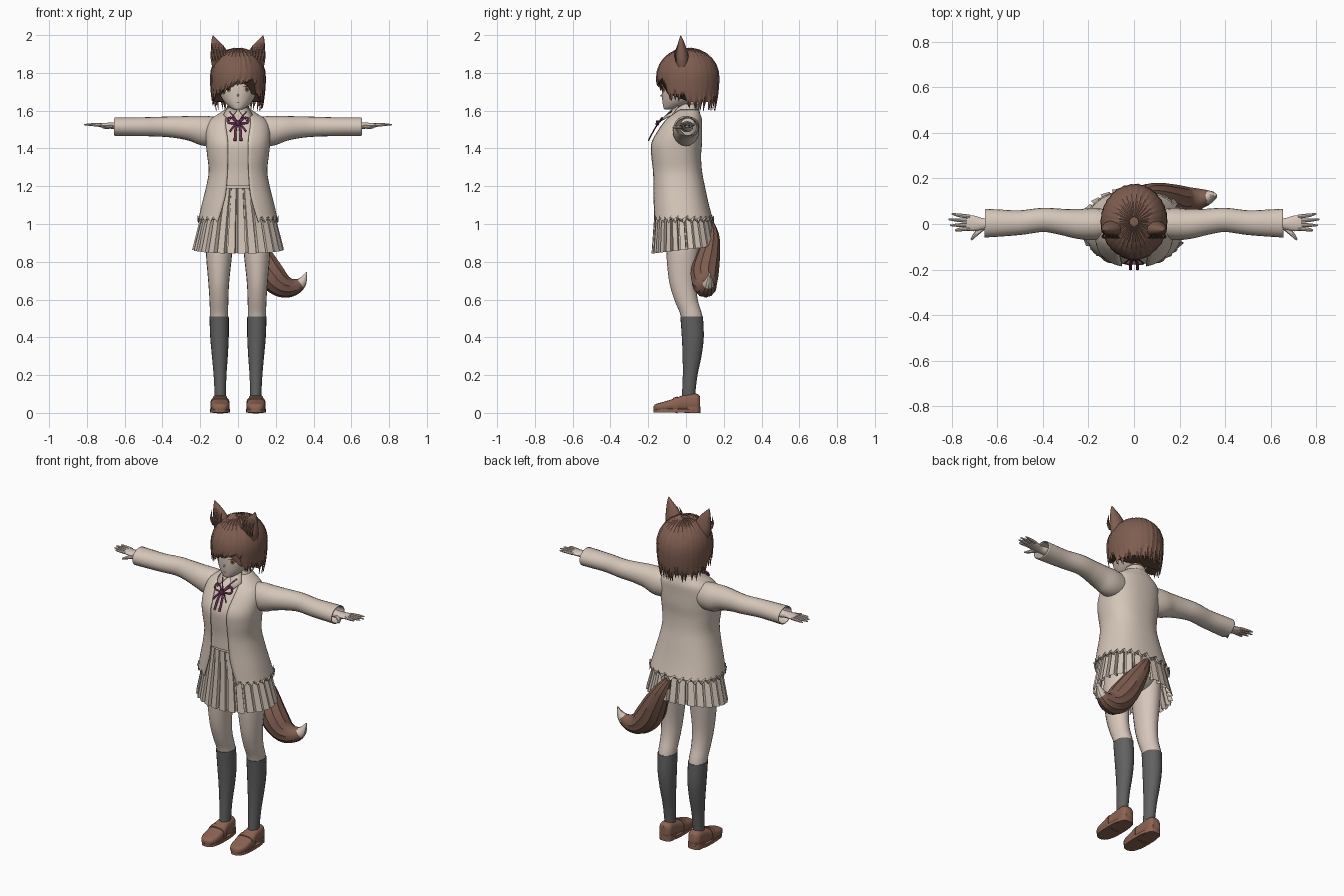
import bpy, bmesh, random
from math import sin, cos, pi, sqrt, radians
from mathutils import Vector as V

random.seed(4)
if "Cube" in bpy.data.objects:
    bpy.data.objects.remove(bpy.data.objects["Cube"])


def material(name, r, g, b):
    m = bpy.data.materials.new(name)
    m.use_nodes = True
    m.diffuse_color = (r, g, b, 1)
    bsdf = m.node_tree.nodes["Principled BSDF"]
    bsdf.inputs["Base Color"].default_value = (r, g, b, 1)
    bsdf.inputs["Roughness"].default_value = 0.8
    return m


CLOTH = material("beige cloth", 0.66, 0.56, 0.48)
SKIN = material("pale skin", 0.68, 0.57, 0.50)
HAIR = material("brown hair", 0.21, 0.11, 0.08)
INNER = material("dark inner ear", 0.12, 0.065, 0.05)
SOCK = material("grey sock", 0.12, 0.12, 0.12)
SHOE = material("brown leather", 0.26, 0.125, 0.085)
RIBBON = material("plum ribbon", 0.13, 0.025, 0.075)
WHITE = material("eye white", 0.75, 0.72, 0.7)
IRIS = material("amber iris", 0.3, 0.13, 0.05)
LINE = material("dark line", 0.05, 0.03, 0.03)


def make(name, verts, faces, mats, mirror=False, angle=40, rule=None, solid=0):
    bm = bmesh.new()
    vs = [bm.verts.new(v) for v in verts]
    for f in faces:
        bm.faces.new([vs[i] for i in f])
    bmesh.ops.recalc_face_normals(bm, faces=bm.faces)
    me = bpy.data.meshes.new(name)
    bm.to_mesh(me)
    bm.free()
    for m in mats:
        me.materials.append(m)
    if rule:
        for p in me.polygons:
            p.material_index = rule(p)
    ob = bpy.data.objects.new(name, me)
    bpy.context.collection.objects.link(ob)
    if solid:
        ob.modifiers.new("thickness", "SOLIDIFY").thickness = solid
    if mirror:
        ob.modifiers.new("mirror", "MIRROR").use_mirror_merge = False
    bpy.ops.object.select_all(action="DESELECT")
    ob.select_set(True)
    bpy.context.view_layer.objects.active = ob
    bpy.ops.object.shade_smooth_by_angle(angle=radians(angle))
    return ob


def curve(keys, k=4):
    """Smooth interpolation through rows of numbers."""
    out = []
    for i in range(len(keys) - 1):
        a, b, c, d = keys[max(i - 1, 0)], keys[i], keys[i + 1], keys[min(i + 2, len(keys) - 1)]
        for s in range(k):
            t = s / k
            out.append(tuple(q + t / 2 * (r - p + t * (2*p - 5*q + 4*r - w + t * (3*q - 3*r + w - p)))
                             for p, q, r, w in zip(a, b, c, d)))
    return out + [tuple(keys[-1])]


def section(c, u, v, a, b, n=24, e=2.0):
    def f(x):
        return (1 if x > 0 else -1) * abs(x) ** (2 / e)
    return [c + u * a * f(cos(2*pi*i/n)) + v * b * f(sin(2*pi*i/n)) for i in range(n)]


def loft(name, rings, mats, closed=True, cap=True, **kw):
    n = len(rings[0])
    faces = [(r*n + i, r*n + (i+1) % n, (r+1)*n + (i+1) % n, (r+1)*n + i)
             for r in range(len(rings) - 1) for i in range(n if closed else n - 1)]
    if cap and closed:
        faces += [tuple(range(n)), tuple(range((len(rings)-1)*n, len(rings)*n))]
    return make(name, [v for r in rings for v in r], faces, mats, **kw)


X, Y, Z = V((1, 0, 0)), V((0, 1, 0)), V((0, 0, 1))


def body(name, keys, mats, e=2.0, **kw):
    """Upright loft from rows of z, half width, front y, back y."""
    return loft(name, [section(V((0, (f+b)/2, z)), X, Y, w, (b-f)/2, 32, e)
                       for z, w, f, b in curve(keys)], mats, **kw)


def sweep(name, keys, mats, ref=Z, n=10, k=4, ridge=0, **kw):
    """Tube through rows of x, y, z, side radius, other radius."""
    rows, rings = curve(keys, k), []
    for i, r in enumerate(rows):
        t = (V(rows[min(i+1, len(rows)-1)][:3]) - V(rows[max(i-1, 0)][:3])).normalized()
        u = t.cross(ref).normalized()
        ring = section(V(r[:3]), u, u.cross(t), r[3], r[4], n)
        rings.append([V(r[:3]) + (p - V(r[:3])) * (1 + ridge * (j % 2)) for j, p in enumerate(ring)])
    return loft(name, rings, mats, **kw)


def at(keys, z):
    return min(curve(keys, 24), key=lambda r: abs(r[0] - z))


# Jacket: open at the front, jagged hem, over a closed shirt
TORSO = [(1.01, .213, -.18, .147), (1.1, .193, -.179, .122), (1.2, .168, -.178, .1),
         (1.28, .155, -.18, .085), (1.36, .163, -.188, .08), (1.43, .17, -.187, .085),
         (1.5, .17, -.15, .085), (1.55, .15, -.115, .085), (1.585, .1, -.075, .075),
         (1.605, .07, -.045, .07)]
GAP = [(1.01, .1), (1.1, .07), (1.2, .052), (1.43, .045), (1.55, .06), (1.605, .05)]
rings = []
for row, (z, w, f, b) in enumerate(curve(TORSO)):
    g = min(.9, at(GAP, z)[1] / w)
    ring = []
    for i in range(49):
        a = g + (2*pi - 2*g) * i / 48
        s, c = sin(a), cos(a)
        px = w * abs(s) ** .85 * (1 if s > 0 else -1)
        py = (f+b)/2 - (b-f)/2 * abs(c) ** .85 * (1 if c > 0 else -1)
        ring.append(V((px, py, z + (.035 * (i % 2) if row == 0 else 0))))
    rings.append(ring)
loft("jacket", rings, [CLOTH], closed=False, solid=.006)
body("shirt", [(z, w - .012, f + .012, b - .012) for z, w, f, b in TORSO[2:]], [CLOTH], e=2.3)
body("hips", [(.88, .03, -.04, .04), (.92, .11, -.09, .08), (1.0, .15, -.12, .1), (1.2, .13, -.12, .07)], [SKIN])
body("neck", [(1.55, .05, -.03, .06), (1.6, .043, -.03, .055), (1.68, .042, -.03, .055)], [SKIN])
body("shirt_collar", [(1.575, .085, -.075, .075), (1.6, .068, -.055, .07), (1.635, .052, -.04, .065)],
     [CLOTH], cap=False, solid=.004)
make("collar_flap", [(.004, -.075, 1.6), (.05, -.035, 1.625), (.075, -.075, 1.575), (.045, -.13, 1.545)],
     [(0, 1, 2, 3)], [CLOTH], mirror=True, solid=.006)

# Pleated skirt
rings = []
for z, w, f, b, d in [(1.21, .145, -.163, .083, .2), (1.05, .192, -.166, .125, .8), (.865, .236, -.178, .16, 1)]:
    ring = []
    for i in range(26):
        for frac, r in [(0, 0), (.7, .03), (.78, -.09), (.95, -.09)]:
            a = 2*pi * (i + frac) / 26
            k = 1 + r * d
            y = (f+b)/2 - (b-f)/2 * k * cos(a)
            ring.append(V((w * k * sin(a), y, z + y * .12)))
    rings.append(ring)
loft("pleated_skirt", rings, [CLOTH], cap=False, angle=15)

# Sleeves with open cuffs: rows of x, y, z, depth, height
sweep("sleeve", [(.1, 0, 1.495, .06, .07), (.17, 0, 1.493, .07, .08), (.24, 0, 1.505, .066, .068),
                 (.32, .01, 1.512, .057, .058), (.4, .018, 1.515, .053, .053), (.5, .006, 1.515, .054, .05),
                 (.6, .004, 1.515, .06, .05), (.655, .004, 1.515, .063, .05)],
      [CLOTH], n=20, mirror=True, cap=False, solid=.005)
sweep("forearm", [(.5, .004, 1.515, .035, .03), (.62, .002, 1.518, .028, .022), (.66, 0, 1.52, .025, .018),
                  (.7, .002, 1.522, .034, .014), (.735, .006, 1.524, .034, .011)], [SKIN], n=14, mirror=True)
for name, y0, y1, tip in [("little", -.02, -.03, .785), ("ring", -.004, -.006, .808),
                          ("middle", .014, .02, .815), ("index", .032, .045, .8)]:
    sweep(name + "_finger", [(.72, y0, 1.524, .009, .009), (.77, (y0+y1)/2, 1.526, .008, .008),
                             (tip, y1, 1.526, .003, .003)], [SKIN], n=8, mirror=True)
sweep("thumb", [(.66, -.012, 1.517, .013, .01), (.695, -.045, 1.512, .01, .009), (.715, -.07, 1.51, .004, .004)],
      [SKIN], n=8, mirror=True)

# Legs, socks and shoes
LEG = [(.06, .094, .027, .014, .033), (.1, .094, .027, .014, .032), (.2, .095, .031, .022, .036),
       (.3, .096, .039, .032, .047), (.4, .098, .046, .036, .055), (.51, .1, .048, .03, .057),
       (.6, .101, .05, .0, .062), (.7, .102, .056, -.018, .072), (.85, .1, .07, -.018, .086),
       (.96, .095, .072, -.01, .09)]


def limb(name, keys, grow, mat):
    loft(name, [section(V((x, y, z)), X, Y, a + grow, b + grow, 20) for z, x, a, y, b in curve(keys)],
         [mat], mirror=True)


limb("leg", LEG[4:], 0, SKIN)
limb("sock", LEG[:6], .003, SOCK)
SHOE_KEYS = [(-.172, .012, .032), (-.16, .035, .045), (-.12, .049, .056), (-.06, .049, .075),
             (-.015, .043, .092), (.03, .04, .1), (.06, .037, .098), (.075, .024, .085)]
loft("shoe", [section(V((.095, y, .006 + h/2)), X, Z, w, h/2 - .004, 20, 3)
              for y, w, h in curve(SHOE_KEYS)], [SHOE], mirror=True)
loft("shoe_sole", [section(V((.095, -.048, z)), X, Y, .052, .125, 28, 2.6) for z in (.002, .02)],
     [SHOE], mirror=True)
loft("shoe_heel", [section(V((.095, .035, z)), X, Y, .041, .042, 20, 3) for z in (0, .035)],
     [SHOE], mirror=True)
loft("shoe_strap", [section(V((.095, y, .042)), X, Z, .051, h, 20, 3) for y, h in ((-.07, .037), (-.045, .045))],
     [SHOE], mirror=True)

# Head and face
HEAD = [(1.605, .015, -.112, -.07), (1.615, .038, -.119, -.03), (1.65, .076, -.125, .05), (1.7, .1, -.128, .1),
        (1.76, .112, -.127, .125), (1.83, .11, -.12, .125), (1.89, .065, -.07, .08)]
body("head", HEAD, [SKIN])


def plate(name, cx, cz, rx, rz, lift, mat, **kw):
    pts = []
    for i in range(16):
        x, z = cx + rx * cos(i * pi/8), cz + rz * sin(i * pi/8)
        _, w, f, b = at(HEAD, z)
        pts.append((x, (f+b)/2 - (b-f)/2 * sqrt(1 - min(.9, (x/w)**2)) - lift, z))
    make(name, pts, [tuple(range(16))], [mat], **kw)


plate("eye_white", .05, 1.713, .023, .016, .002, WHITE, mirror=True)
plate("iris", .048, 1.713, .012, .016, .004, IRIS, mirror=True)
plate("pupil", .048, 1.713, .005, .008, .006, LINE, mirror=True)
plate("upper_lash", .051, 1.729, .026, .003, .005, LINE, mirror=True)
plate("mouth", 0, 1.643, .012, .0015, .002, LINE)
sweep("nose", [(0, -.12, 1.685, .007, .009), (0, -.136, 1.677, .001, .002)], [SKIN], n=8)


# Hair: a shell with ridged, pointed locks laid over it (angle 0 is the front)
def shell(a, t, hem, lift=1.0):
    if t < .5:
        r, z = sin(t * pi), 1.78 + .147 * lift * cos(t * pi)
    else:
        z = 1.78 + (hem - 1.78) * (2*t - 1)
        r = 1 - .13 * ((1.78 - z) / .18) ** 2
    return V((.141 * r * lift * sin(a), .01 - .16 * r * lift * cos(a), z))


def hem_height(a):
    if abs(a) < .75:
        return 1.69 if a < -.15 else 1.735
    return 1.655 if abs(a) < 1.5 else 1.61


angles = [-pi + 2*pi * i / 48 for i in range(48)]
loft("hair_shell", [[shell(a, .03 + .97 * j / 12, hem_height(a) + .035, .975) for a in angles]
                    for j in range(13)], [HAIR], solid=.004)
verts, faces = [], []
for layer, count in enumerate((34, 30)):
    for i in range(count):
        a = -pi + 2*pi * (i + .5 * layer) / count
        hem = hem_height(a) + random.uniform(-.012, .025)
        sway = -.22 if abs(a) < .7 else random.uniform(-.06, .06)
        lift = 1.0 + .02 * layer + random.uniform(-.008, .008)
        base = len(verts)
        for j in range(13):
            t = .04 + .96 * j / 12
            half = .15 * max(.02, 1 - max(0, (t - .62) / .38) ** 1.4)
            for side in (-1, 0, 1):
                verts.append(shell(a + sway * t * t + side * half, t, hem, lift + .025 * (side == 0)))
            if j:
                q = base + j * 3
                faces += [(q-3, q-2, q+1, q), (q-2, q-1, q+2, q+1)]
make("hair_locks", verts, faces, [HAIR], angle=30)

# Animal ears with dark inner side and tufts
sweep("ear", [(.085, -.02, 1.84, .052, .036), (.096, -.022, 1.885, .05, .036), (.11, -.024, 1.93, .036, .026),
              (.125, -.026, 1.97, .017, .013), (.133, -.028, 1.997, .002, .002)], [HAIR, INNER], ref=Y, n=16,
      mirror=True, rule=lambda p: int(p.normal.y < -.75 and p.center.z < 1.96))
for i in range(5):
    x = .062 + .016 * i
    sweep("ear_tuft", [(x, -.052, 1.865, .009, .005), (x + .008, -.06, 1.9, .008, .004),
                       (x + .014, -.045, 1.945, .001, .001)], [HAIR], ref=Y, n=6, mirror=True)

# Tail with pale tip
sweep("tail", [(.02, .13, 1.0, .02, .02), (.06, .135, .93, .042, .04), (.11, .12, .84, .062, .058),
               (.165, .1, .745, .072, .07), (.225, .1, .68, .062, .062), (.285, .11, .665, .046, .045),
               (.335, .12, .69, .027, .025), (.363, .125, .745, .002, .002)], [HAIR, CLOTH], ref=Y, n=22,
      ridge=.07, k=5, rule=lambda p: int(p.center.x + .5 * (p.center.z - .69) > .327))


# Ribbon bow lying on the chest
def bow(name, pts, wide):
    sweep(name, [(x, at(TORSO, z)[2] - .012 - lift, z, wide, wide * .5) for x, z, lift in pts],
          [RIBBON], ref=Y, n=8, mirror=True)


bow("bow_loop", [(.003, 1.535, .008), (.03, 1.56, .012), (.052, 1.558, .008), (.05, 1.537, .006),
                 (.003, 1.532, .008)], .006)
bow("bow_tail", [(.003, 1.535, .006), (.013, 1.5, .006), (.016, 1.44, .004)], .007)
bow("bow_end", [(.003, 1.535, .005), (.025, 1.515, .006), (.043, 1.49, .005)], .005)
bow("neck_ribbon", [(.003, 1.54, .004), (.025, 1.57, .004), (.045, 1.595, .002)], .005)
sweep("bow_knot", [(0, -.15, 1.548, .011, .009), (0, -.153, 1.522, .011, .009)], [RIBBON], ref=Y, n=10)
